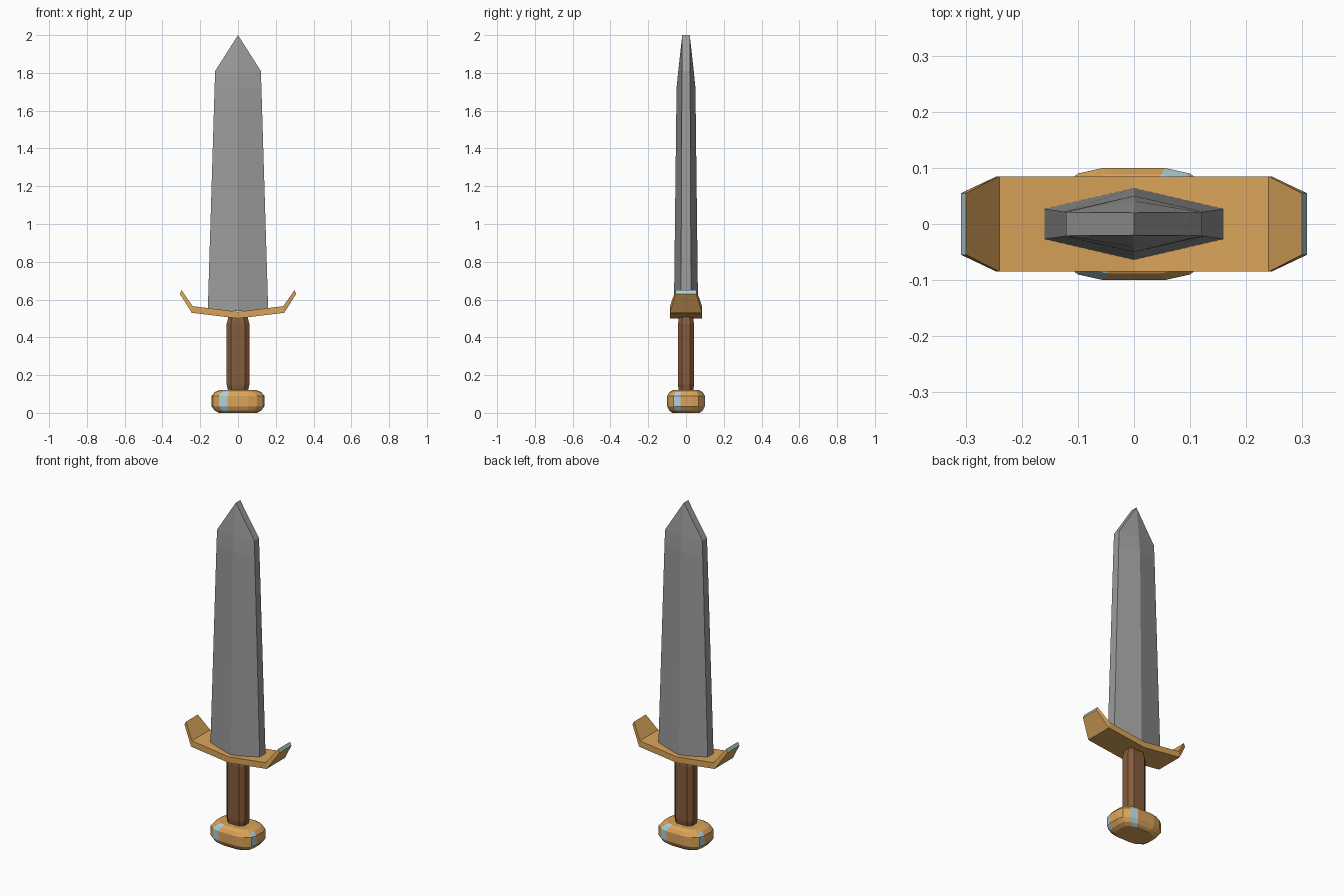
import bpy, bmesh, math

if "Cube" in bpy.data.objects:
    bpy.data.objects.remove(bpy.data.objects["Cube"])


def material(name, rgb):
    m = bpy.data.materials.new(name)
    m.diffuse_color = (*rgb, 1)
    m.use_nodes = True
    m.node_tree.nodes["Principled BSDF"].inputs["Base Color"].default_value = m.diffuse_color
    return m


steel = material("steel grey", (0.33, 0.33, 0.33))
gold = material("gold", (0.70, 0.37, 0.10))
brown = material("leather brown", (0.24, 0.107, 0.045))
pale = material("pale blue", (0.42, 0.62, 0.67))


def loft(name, rings, mats, rule=None):
    """Skin equal-length rings, cap both ends, colour faces by rule."""
    bm = bmesh.new()
    vr = [[bm.verts.new(p) for p in r] for r in rings]
    n = len(rings[0])
    for a, b in zip(vr, vr[1:]):
        for i in range(n):
            j = (i + 1) % n
            bm.faces.new((a[i], a[j], b[j], b[i]))
    bm.faces.new(vr[0])
    bm.faces.new(vr[-1])
    bmesh.ops.remove_doubles(bm, verts=bm.verts, dist=1e-4)
    bmesh.ops.recalc_face_normals(bm, faces=bm.faces)
    if rule:
        for f in bm.faces:
            f.material_index = int(rule(f))
    me = bpy.data.meshes.new(name)
    bm.to_mesh(me)
    bm.free()
    for m in mats:
        me.materials.append(m)
    ob = bpy.data.objects.new(name, me)
    bpy.context.collection.objects.link(ob)
    return ob


def mirrored(quarter):
    """Closed outline from a quarter outline running from +x to +y."""
    q = quarter
    return (q + [(-x, y) for x, y in reversed(q)]
            + [(-x, -y) for x, y in q] + [(x, -y) for x, y in reversed(q)])


# Blade: flattened hexagon section tapering to a chisel point
def blade_ring(z, w, e, t):
    return [(w, -e, z), (w, e, z), (0, t, z), (-w, e, z), (-w, -e, z), (0, -t, z)]


loft("blade", [blade_ring(0.54, 0.16, 0.027, 0.064),
               blade_ring(1.72, 0.124, 0.022, 0.05),
               blade_ring(1.81, 0.121, 0.021, 0.041),
               blade_ring(2.0, 0.0, 0.02, 0.02001)], [steel])

# Guard: shallow V bar with upswept narrowed ends
half = [(0.308, 0.299, 0.055, 0.63, 0.65), (0.245, 0.24, 0.085, 0.53, 0.565)]
secs = ([(-b, -t, y, zb, zt) for b, t, y, zb, zt in half]
        + [(0, 0, 0.085, 0.50, 0.535)] + half[::-1])
loft("guard", [[(b, -y, zb), (b, y, zb), (t, y, zt), (t, -y, zt)]
               for b, t, y, zb, zt in secs], [gold, pale],
     lambda f: abs(f.calc_center_median().x) > 0.29)

# Grip: chamfered bar with tapered ends
grip = mirrored([(0.06, 0.022), (0.037, 0.043)])
loft("grip", [[(x * s, y * s, z) for x, y in grip]
              for z, s in [(0.10, 0.82), (0.15, 1), (0.47, 1), (0.51, 0.85)]], [brown])

# Pommel: rounded block with a few pale corner facets
pommel = mirrored([(0.14, 0.03), (0.132, 0.065), (0.1, 0.09), (0.055, 0.1)])


def corner_facet(f):
    c = f.calc_center_median()
    if abs(f.normal.z) > 0.9:
        return False
    front_corner = c.x * c.y > 0 and 0.05 < abs(c.x) < 0.085
    side_corner = c.x * c.y < 0 and 0.04 < abs(c.y) < 0.07 and abs(c.x) > 0.1
    return front_corner or side_corner


loft("pommel", [[(x * s, y * s, z) for x, y in pommel]
                for z, s in [(0.0, 0.72), (0.012, 0.88), (0.035, 1), (0.09, 1),
                             (0.11, 0.88), (0.12, 0.7)]], [gold, pale], corner_facet)
